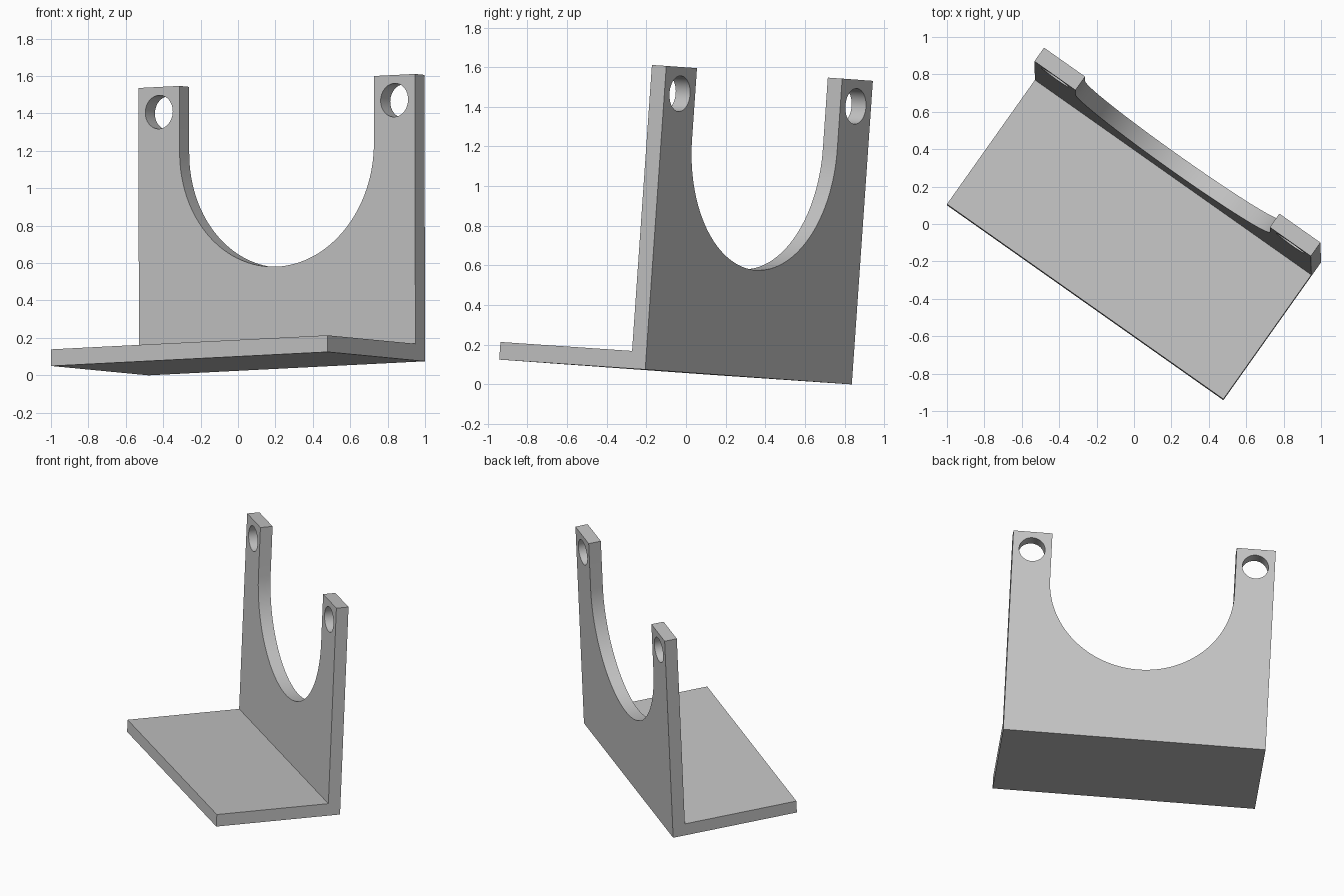
import bpy, bmesh
from math import pi, sin, cos, radians
from mathutils import Matrix, Vector

if "Cube" in bpy.data.objects:
    bpy.data.objects.remove(bpy.data.objects["Cube"], do_unlink=True)

WIDTH, DEPTH, HEIGHT, THICK = 1.81, 0.904, 1.535, 0.089
TAB = 0.269                      # width of each upright tab
SLOT_R = WIDTH / 2 - TAB
SLOT_Z = 0.54 + SLOT_R           # centre of the round cradle
HOLE_R = 0.09

grey = bpy.data.materials.new("plain grey")
grey.use_nodes = True
colour = (0.55, 0.55, 0.55, 1)
grey.diffuse_color = colour
grey.node_tree.nodes["Principled BSDF"].inputs["Base Color"].default_value = colour


def prism(name, points, offset):
    """Extrude a closed outline of 3D points along offset."""
    bm = bmesh.new()
    face = bm.faces.new([bm.verts.new(p) for p in points])
    top = bmesh.ops.extrude_face_region(bm, geom=[face])["geom"]
    bmesh.ops.translate(bm, vec=offset,
                        verts=[v for v in top if isinstance(v, bmesh.types.BMVert)])
    bmesh.ops.recalc_face_normals(bm, faces=bm.faces[:])
    mesh = bpy.data.meshes.new(name)
    bm.to_mesh(mesh)
    bm.free()
    mesh.materials.append(grey)
    obj = bpy.data.objects.new(name, mesh)
    bpy.context.collection.objects.link(obj)
    return obj


def arc(x, z, radius, start, end, steps):
    return [(x + radius * cos(start + (end - start) * i / steps), DEPTH - 2 * THICK,
             z + radius * sin(start + (end - start) * i / steps)) for i in range(steps + 1)]


# L-shaped body: base plate and upright wall in one piece
section = [(0, 0), (DEPTH, 0), (DEPTH, HEIGHT), (DEPTH - THICK, HEIGHT),
           (DEPTH - THICK, THICK), (0, THICK)]
bracket = prism("bracket", [(-WIDTH / 2, y, z) for y, z in section], (WIDTH, 0, 0))

# U-shaped cradle and the two bolt holes
through = (0, 3 * THICK, 0)
front = DEPTH - 2 * THICK
cradle = arc(0, SLOT_Z, SLOT_R, pi, 2 * pi, 64)
cradle += [(SLOT_R, front, HEIGHT + 0.2), (-SLOT_R, front, HEIGHT + 0.2)]
cutters = [prism("cradle_cutter", cradle, through)]
for side, label in ((1, "left"), (-1, "right")):
    circle = arc(side * (WIDTH - TAB) / 2, HEIGHT - TAB / 2, HOLE_R, 0, 2 * pi, 48)[:-1]
    cutters.append(prism(label + "_hole_cutter", circle, through))

bpy.ops.object.select_all(action="DESELECT")
bpy.context.view_layer.objects.active = bracket
bracket.select_set(True)
for cutter in cutters:
    cutter.hide_render = True
    mod = bracket.modifiers.new("cut", "BOOLEAN")
    mod.operation, mod.solver, mod.object = "DIFFERENCE", "EXACT", cutter
    bpy.ops.object.modifier_apply(modifier=mod.name)
    bpy.data.objects.remove(cutter, do_unlink=True)

# Tilted stance of the whole bracket
across = Vector((0.8167, -0.5759, 0.0415)).normalized()
back = Vector((0.5767, 0.8151, -0.0555))
up = across.cross(back).normalized()
back = up.cross(across)
corner = Vector((-1, 0.10, 0.05))
pose = Matrix((across, back, up)).transposed().to_4x4()
pose.translation = corner + across * WIDTH / 2
bracket.data.transform(pose)
bpy.ops.object.shade_smooth_by_angle(angle=radians(30))
